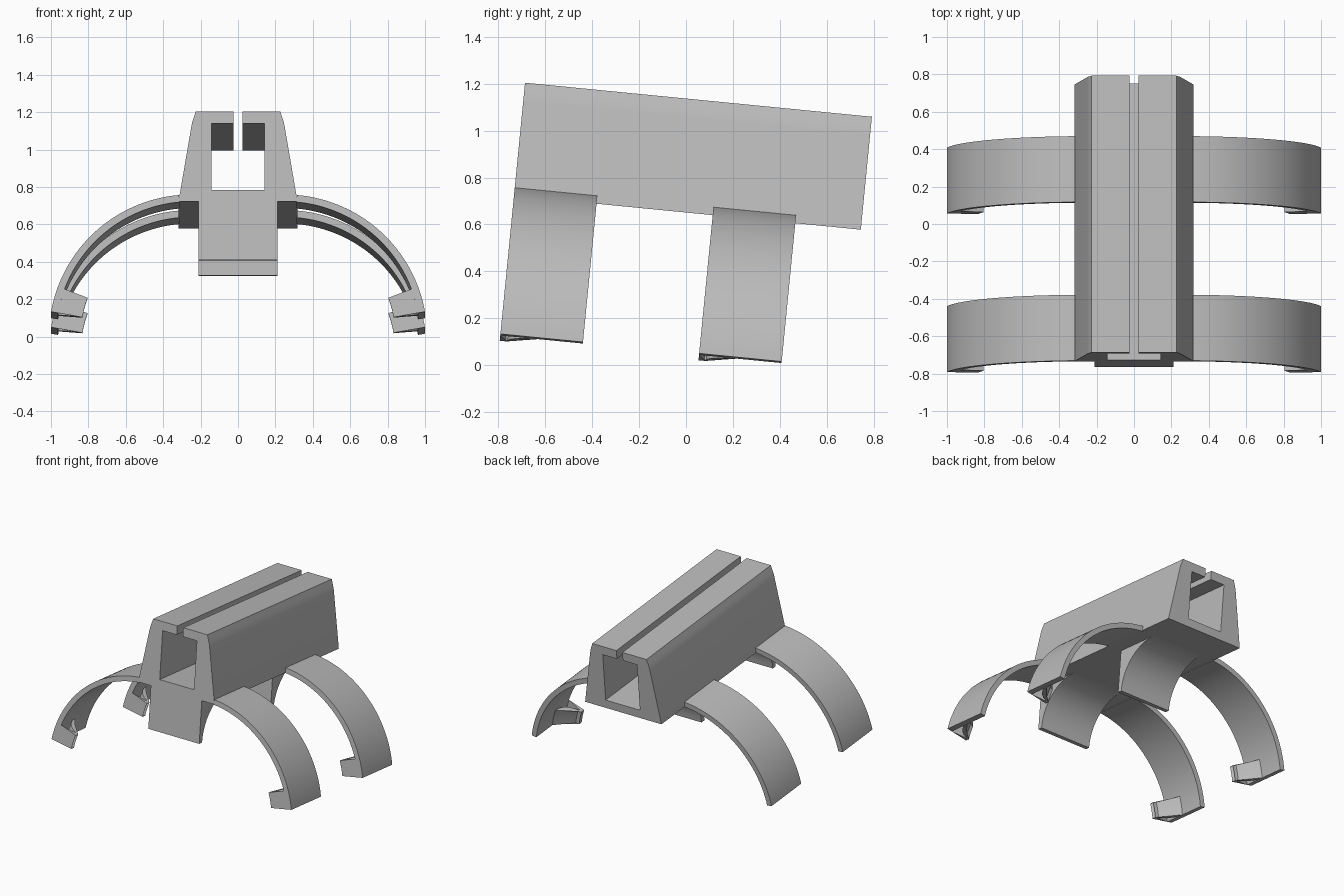
import bpy, bmesh, math
from math import sin, cos, pi, radians
from mathutils import Matrix

cube = bpy.data.objects.get("Cube")
if cube:
    bpy.data.objects.remove(cube, do_unlink=True)

grey = bpy.data.materials.new("plain grey")
grey.use_nodes = True
COLOUR = (0.5, 0.5, 0.5, 1)
grey.diffuse_color = COLOUR
grey.node_tree.nodes["Principled BSDF"].inputs["Base Color"].default_value = COLOUR

# The whole bracket leans forward: local y runs along the channel, local z is up
LEAN = Matrix.Translation((0, -0.734, 0.723)) @ Matrix.Rotation(radians(-5.6), 4, 'X')
LENGTH, HEIGHT = 1.487, 0.484
CLIP_DEPTH = 0.354
CLIP_STARTS = {"front": 0.0, "rear": 0.852}
ARC_X, ARC_Z = 0.249, -0.725
OUTER, INNER, FOOT_R = 0.762, 0.724, 0.592


def loft(name, rings, mirror=False):
    """Solid skinned through matching rings of points, capped at both ends."""
    bm = bmesh.new()
    loops = [[bm.verts.new(p) for p in ring] for ring in rings]
    for a, b in zip(loops, loops[1:]):
        for i in range(len(a)):
            j = (i + 1) % len(a)
            bm.faces.new((a[i], a[j], b[j], b[i]))
    bm.faces.new(loops[0])
    bm.faces.new(loops[-1])
    bmesh.ops.recalc_face_normals(bm, faces=bm.faces)
    mesh = bpy.data.meshes.new(name)
    bm.to_mesh(mesh)
    bm.free()
    mesh.materials.append(grey)
    obj = bpy.data.objects.new(name, mesh)
    bpy.context.collection.objects.link(obj)
    obj.matrix_world = LEAN
    if mirror:
        obj.modifiers.new("Mirror", 'MIRROR').use_mirror_merge = False
    bpy.ops.object.select_all(action='DESELECT')
    obj.select_set(True)
    bpy.context.view_layer.objects.active = obj
    bpy.ops.object.shade_smooth_by_angle(angle=radians(30))
    return obj


def polar(radius, angle, y):
    return (ARC_X + radius * cos(angle), y, ARC_Z + radius * sin(angle))


def sweep(profile, start, end, steps):
    """Rings of a (radius, y) profile turned about the arm's centre."""
    angles = [radians(start + (end - start) * i / steps) for i in range(steps + 1)]
    return [[polar(r, a, y) for r, y in profile] for a in angles]


def fillet(radius, steps=12):
    """Concave quarter curve from the tip of a fin to its root."""
    return [(radius * (1 - cos(t)), radius * (1 - sin(t)))
            for t in (pi / 2 * i / steps for i in range(steps + 1))]


# Channel body: tapered block with rounded shoulders, square tunnel and top slot
half = [(0.318, 0), (0.249, 0.405), (0.245, 0.424), (0.238, 0.447), (0.226, HEIGHT),
        (0.025, HEIGHT), (0.025, 0.419), (0.143, 0.419), (0.143, 0.062)]
outline = half + [(-x, z) for x, z in reversed(half)]
loft("channel_body", [[(x, y, z) for x, z in outline] for y in (0, LENGTH)])

for place, y0 in CLIP_STARTS.items():
    # Curved arms, one each side
    band = [(INNER, y0), (OUTER, y0), (OUTER, y0 + CLIP_DEPTH), (INNER, y0 + CLIP_DEPTH)]
    loft(place + "_arms", sweep(band, 10, 85, 40), mirror=True)

    # Inward hooks at the arm ends, blended into the arm behind
    reach, tip = INNER - FOOT_R, 0.03
    hook = [(INNER, y0), (FOOT_R, y0)]
    hook += [(FOOT_R + b, y0 + tip + a) for a, b in
             ((f, reach - g) for g, f in reversed(fillet(reach)))][::-1]
    loft(place + "_hooks", sweep(hook, 10, 20.5, 6), mirror=True)

    # Central tongue, blended into the underside of the body
    drop, tip = 0.315, 0.034
    side = [(y0, 0), (y0, -drop)]
    side += [(y0 + tip + a, -b) for a, b in fillet(drop)]
    loft(place + "_tongue", [[(x, y, z) for y, z in side] for x in (-0.212, 0.212)])
